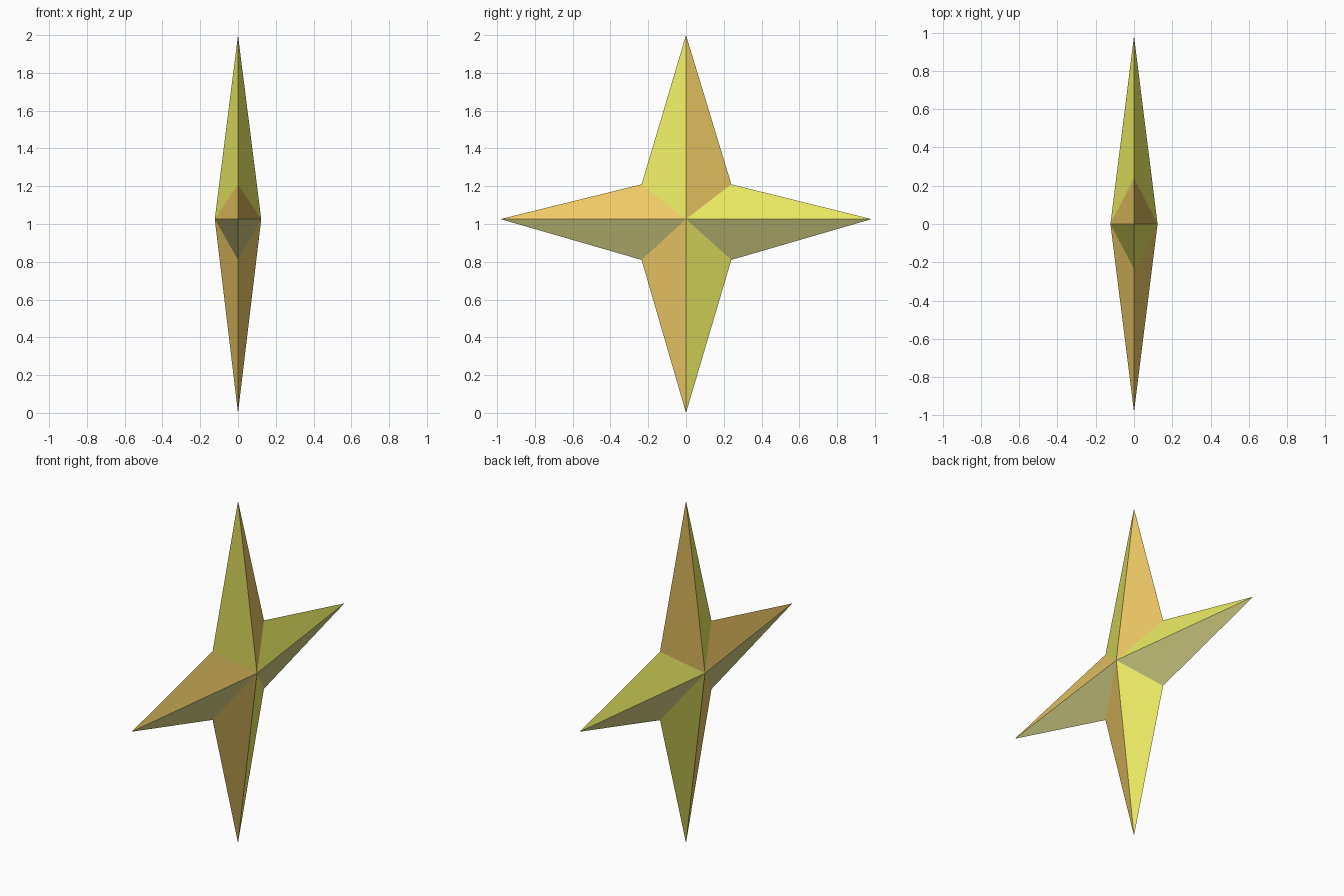
import bpy, bmesh

if "Cube" in bpy.data.objects:
    bpy.data.objects.remove(bpy.data.objects["Cube"])

CZ, HALF = 1.026, 0.123           # hub height, hub half thickness


def material(name, rgb):
    m = bpy.data.materials.new(name)
    m.diffuse_color = (*rgb, 1)
    m.use_nodes = True
    m.node_tree.nodes["Principled BSDF"].inputs["Base Color"].default_value = m.diffuse_color
    return m


# Star outline in the y-z plane: tips alternate with inner corners
outline = [(0, 2), (0.24, 1.21), (0.982, CZ), (0.24, 0.81),
           (0, 0), (-0.235, 0.81), (-0.982, CZ), (-0.235, 1.21)]
YELLOW, ORANGE, KHAKI = 0, 1, 2
facet_colours = [ORANGE, YELLOW, KHAKI, YELLOW, ORANGE, KHAKI, ORANGE, YELLOW]

# Fan of facets from the outline to a raised hub on each side
bm = bmesh.new()
rim = [bm.verts.new((0, y, z)) for y, z in outline]
for side in (1, -1):
    hub = bm.verts.new((side * HALF, 0, CZ))
    for i, colour in enumerate(facet_colours):
        face = bm.faces.new((rim[i], rim[(i + 1) % 8], hub))
        face.material_index = colour
bmesh.ops.recalc_face_normals(bm, faces=bm.faces)

mesh = bpy.data.meshes.new("four_point_star")
bm.to_mesh(mesh)
bm.free()
for name, rgb in (("yellow", (0.85, 0.85, 0.13)),
                  ("orange", (0.85, 0.58, 0.13)),
                  ("khaki", (0.62, 0.60, 0.22))):
    mesh.materials.append(material(name, rgb))
star = bpy.data.objects.new("four_point_star", mesh)
bpy.context.collection.objects.link(star)
